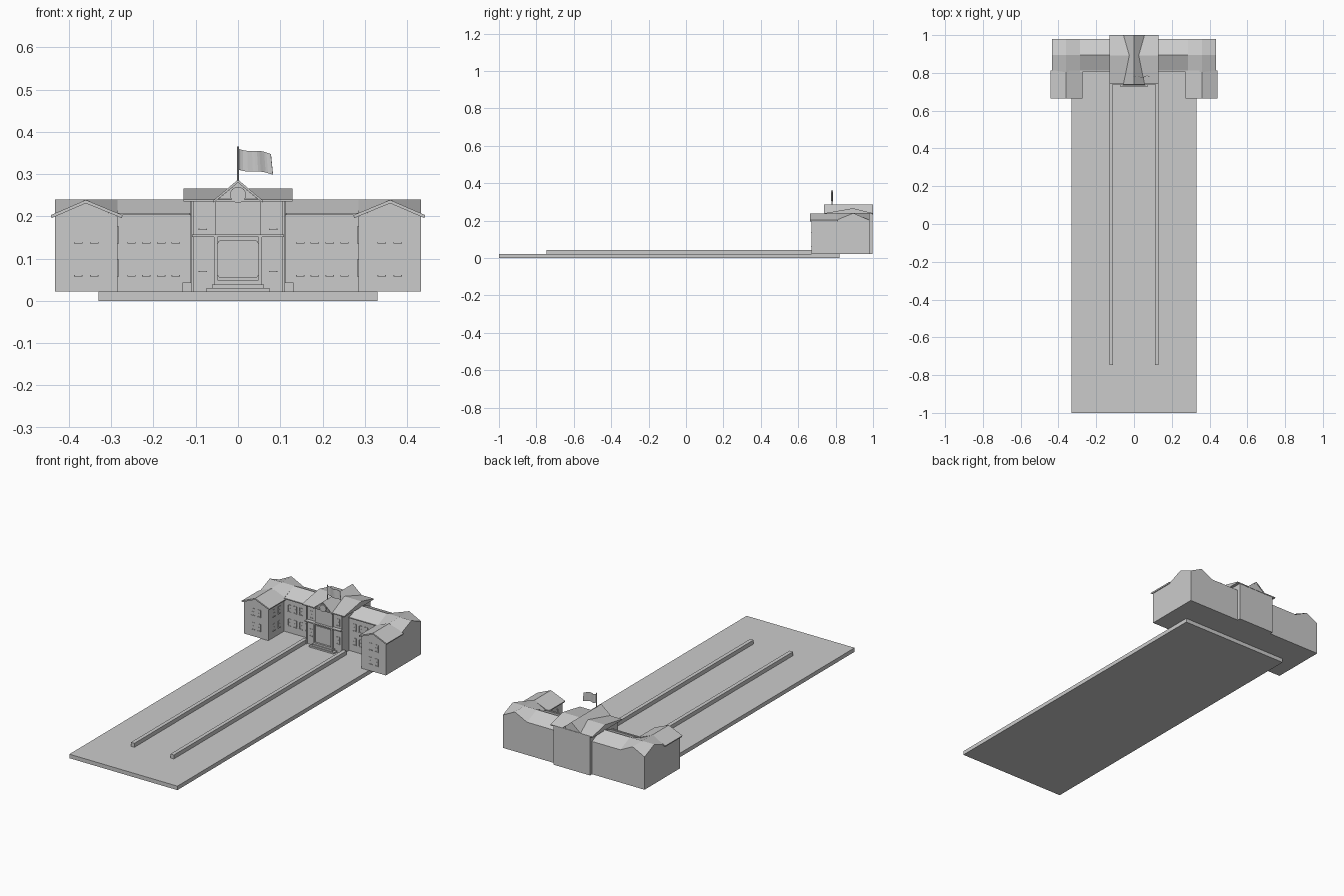
import bpy, bmesh, math
from mathutils import Vector

if "Cube" in bpy.data.objects:
    bpy.data.objects.remove(bpy.data.objects["Cube"])


def mesh(name, verts, faces):
    me = bpy.data.meshes.new(name)
    me.from_pydata(verts, [], faces)
    bm = bmesh.new()
    bm.from_mesh(me)
    bmesh.ops.recalc_face_normals(bm, faces=bm.faces)
    bm.to_mesh(me)
    bm.free()
    ob = bpy.data.objects.new(name, me)
    bpy.context.collection.objects.link(ob)
    return ob


def box(name, x0, x1, y0, y1, z0, z1):
    v = [(x, y, z) for z in (z0, z1) for x, y in ((x0, y0), (x1, y0), (x1, y1), (x0, y1))]
    return mesh(name, v, [(3, 2, 1, 0), (4, 5, 6, 7), (0, 1, 5, 4), (1, 2, 6, 5), (2, 3, 7, 6), (3, 0, 4, 7)])


def extrude(name, profile, a, b, axis):
    """Extrude a (horizontal, z) profile along x or y."""
    n = len(profile)
    v = [((h, t, z) if axis == 'y' else (t, h, z)) for t in (a, b) for h, z in profile]
    f = [tuple(range(n)), tuple(range(2 * n - 1, n - 1, -1))]
    f += [(i, (i + 1) % n, n + (i + 1) % n, n + i) for i in range(n)]
    return mesh(name, v, f)


def window(name, c, z, plane, w=0.016, h=0.036, side=0):
    """Framed window with a cross bar; side=0 faces -y, +-1 faces +-x."""
    def part(n, u0, u1, z0, z1, d):
        if side == 0:
            box(n, c + u0, c + u1, plane - d, plane + 0.002, z + z0, z + z1)
        else:
            box(n, *sorted((plane + side * d, plane - side * 0.002)), c + u0, c + u1, z + z0, z + z1)
    a, b, t = w / 2, h / 2, 0.0018
    part(name + "_glass", -a, a, -b, b, 0.0006)
    for s in (-1, 1):
        part(name + "_frame_side", s * a - t / 2, s * a + t / 2, -b, b, 0.002)
        part(name + "_frame_rail", -a, a, s * b - t / 2, s * b + t / 2, 0.002)
    part(name + "_bar", -a, a, -t / 2, t / 2, 0.002)
    part(name + "_sill", -a - .002, a + .002, -b - .004, -b - .001, 0.004)


G = 0.022
# grounds
box("ground_slab", -0.33, 0.33, -1, 0.82, 0, G)

for s in (-1, 1):
    def X(a, b):
        return sorted((s * a, s * b))

    # path borders
    box("path_border", *X(0.11, 0.131), -0.747, 0.76, G, 0.044)
    # main range with a gable roof
    extrude("range", [(0.81, G), (0.98, G), (0.98, 0.203), (0.895, 0.24), (0.81, 0.203)], *X(0.1, 0.285), 'x')
    box("range_eave", *X(0.113, 0.285), 0.804, 0.812, 0.203, 0.208)
    # corner block: crossing roof with low corners and high edge midpoints
    xs, ys = [s * k for k in (0.285, 0.36, 0.433)], [0.805, 0.895, 0.98]
    v = [(x, y, 0.203 if i != 1 and j != 1 else 0.24) for j, y in enumerate(ys) for i, x in enumerate(xs)]
    v += [(xs[i], ys[j], G) for i, j in ((0, 0), (2, 0), (2, 2), (0, 2))]
    mesh("corner_block", v, [(0, 1, 4, 3), (1, 2, 5, 4), (3, 4, 7, 6), (4, 5, 8, 7),
                             (9, 10, 2, 1, 0), (10, 11, 8, 5, 2), (11, 12, 6, 7, 8), (12, 9, 0, 3, 6), (9, 12, 11, 10)])
    # projecting front wing
    extrude("wing_walls", [(s * x, z) for x, z in ((0.285, G), (0.433, G), (0.433, 0.2), (0.36, 0.231), (0.285, 0.2))],
            0.672, 0.81, 'y')
    extrude("wing_roof", [(s * x, z) for x, z in ((0.273, 0.203), (0.36, 0.239), (0.443, 0.203),
                                                  (0.441, 0.196), (0.36, 0.231), (0.275, 0.196))], 0.664, 0.812, 'y')
    # windows
    for z in (0.08, 0.158):
        for c in (0.34, 0.378):
            window("wing_window", s * c, z, 0.672)
        for c in (0.147, 0.182, 0.217, 0.252):
            window("range_window", s * c, z, 0.81)
        for c in (0.72, 0.765):
            window("wing_side_window", c, z, s * 0.285, side=-s)
    for z in (0.09, 0.19):
        window("centre_window", s * 0.083, z, 0.757)
    # porch columns
    box("porch_column", *X(0.049, 0.057), 0.737, 0.75, G, 0.153)
    box("corner_pilaster", *X(0.105, 0.111), 0.751, 0.76, G, 0.235)

# central block
box("centre_walls", -0.112, 0.112, 0.757, 0.998, G, 0.238)
extrude("centre_roof", [(0.742, 0.235), (0.742, 0.24), (0.892, 0.266), (1.0, 0.24), (1.0, 0.235)], -0.129, 0.129, 'x')
extrude("centre_bay", [(-0.054, G), (0.054, G), (0.054, 0.235), (0, 0.28), (-0.054, 0.235)], 0.748, 0.998, 'y')
extrude("bay_roof", [(-0.058, 0.238), (0, 0.287), (0.058, 0.238), (0.058, 0.232), (0, 0.28), (-0.058, 0.232)],
        0.738, 1.0, 'y')
box("porch_band", -0.109, 0.109, 0.735, 0.76, 0.151, 0.157)

# round gable panel
bpy.ops.mesh.primitive_cylinder_add(vertices=32, radius=0.019, depth=0.012, location=(0, 0.745, 0.251),
                                    rotation=(math.pi / 2, 0, 0))
bpy.context.object.name = "round_gable_panel"

# entrance with rounded-corner door panel
pts = []
for cx, cz, a0 in ((0.042, 0.137, 0), (-0.042, 0.137, 90), (-0.042, 0.061, 180), (0.042, 0.061, 270)):
    for k in range(4):
        a = math.radians(a0 + k * 30)
        pts.append((cx + 0.006 * math.cos(a), cz + 0.006 * math.sin(a)))
extrude("door_panel", pts, 0.743, 0.75, 'y')
for i, (w, y, z) in enumerate(((0.075, 0.728, 0.03), (0.062, 0.733, 0.039), (0.05, 0.738, 0.049))):
    box("entrance_step", -w, w, y, 0.76, G, z)

# flagpole and waving flag
bpy.ops.mesh.primitive_cylinder_add(vertices=12, radius=0.002, depth=0.09, location=(0, 0.78, 0.32))
bpy.context.object.name = "flagpole"
n, v = 14, []
for i in range(n + 1):
    t = i / n
    y = 0.78 + 0.005 * math.sin(t * 9)
    drop = 0.011 * t + 0.002 * math.sin(t * 7)
    v += [(0.078 * t, y, 0.36 - drop), (0.083 * t, y, 0.311 - drop)]
flag = mesh("flag", v, [(2 * i, 2 * i + 1, 2 * i + 3, 2 * i + 2) for i in range(n)])
flag.modifiers.new("thickness", 'SOLIDIFY').thickness = 0.001
